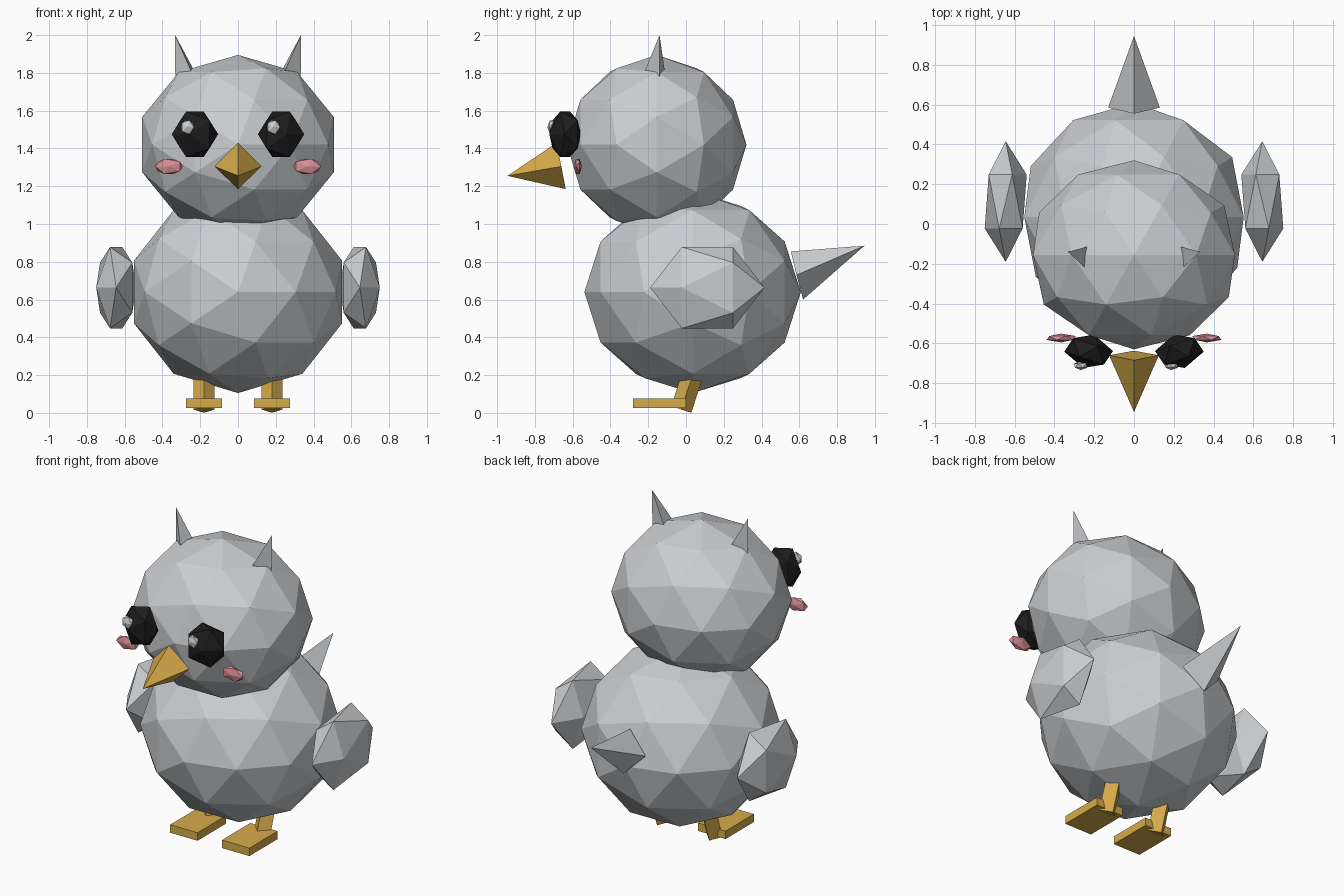
import bpy, bmesh, math
from mathutils import Vector, Matrix

if "Cube" in bpy.data.objects:
    bpy.data.objects.remove(bpy.data.objects["Cube"])


def material(name, rgb):
    m = bpy.data.materials.new(name)
    m.diffuse_color = (*rgb, 1)
    m.use_nodes = True
    m.node_tree.nodes["Principled BSDF"].inputs["Base Color"].default_value = m.diffuse_color
    return m


GREY = material("soft_grey", (0.60, 0.62, 0.64))
BLACK = material("eye_black", (0.012, 0.012, 0.013))
GOLD = material("beak_gold", (0.68, 0.41, 0.07))
PINK = material("cheek_pink", (0.68, 0.27, 0.30))


def finish(name, bm, mat, side=1):
    """Mirror to the chosen side, fix the normals and make the object."""
    for v in bm.verts:
        v.co.x *= side
    bmesh.ops.recalc_face_normals(bm, faces=bm.faces)
    me = bpy.data.meshes.new(name)
    bm.to_mesh(me)
    bm.free()
    me.materials.append(mat)
    ob = bpy.data.objects.new(name, me)
    bpy.context.collection.objects.link(ob)
    return ob


def ball(name, centre, radii, mat, detail=1, yaw=0, side=1):
    """Faceted ball whose pole points to the front."""
    bm = bmesh.new()
    bmesh.ops.create_icosphere(bm, subdivisions=detail, radius=1)
    m = (Matrix.Translation(centre) @ Matrix.Rotation(math.radians(yaw), 4, 'Z')
         @ Matrix.Diagonal((*radii, 1)) @ Matrix.Rotation(math.pi / 2, 4, 'X'))
    bmesh.ops.transform(bm, matrix=m, verts=bm.verts)
    return finish(name, bm, mat, side)


def spike(name, base, tip, mat, side=1):
    """Pyramid from a ring of base points to a tip."""
    bm = bmesh.new()
    ring = [bm.verts.new(p) for p in base]
    top = bm.verts.new(tip)
    bm.faces.new(ring)
    for a, b in zip(ring, ring[1:] + ring[:1]):
        bm.faces.new((a, b, top))
    return finish(name, bm, mat, side)


# Body and head
ball("body", (0, 0.035, 0.64), (0.58, 0.573, 0.535), GREY, 2)
ball("head", (0, -0.155, 1.42), (0.533, 0.475, 0.475), GREY, 2)

# Beak and tail
spike("beak", [(0, -0.685, 1.43), (0.125, -0.66, 1.305), (0, -0.637, 1.185),
               (-0.125, -0.66, 1.305)], (0, -0.945, 1.255), GOLD)
spike("tail", [(0, 0.555, 0.855), (0.13, 0.585, 0.73), (0, 0.62, 0.60),
               (-0.13, 0.585, 0.73)], (0, 0.945, 0.885), GREY)

for side, label in ((1, "right"), (-1, "left")):
    # Face
    ball("eye_" + label, (0.228, -0.64, 1.475), (0.13, 0.088, 0.141),
         BLACK, yaw=18, side=side)
    ball("eye_glint_" + label, (0.187 if side > 0 else -0.268, -0.712, 1.513),
         (0.039, 0.022, 0.042), GREY)
    ball("cheek_" + label, (0.366, -0.573, 1.305), (0.082, 0.022, 0.047),
         PINK, side=side)
    spike("ear_tuft_" + label, [(0.332, -0.14, 1.75), (0.22, -0.11, 1.79),
                                (0.235, -0.23, 1.78)],
          (0.333, -0.14, 2.0), GREY, side)

    # Wing
    ball("wing_" + label, (0.645, 0.113, 0.663), (0.118, 0.303, 0.253),
         GREY, side=side)

    # Foot plate
    bm = bmesh.new()
    bmesh.ops.create_cube(bm, size=1)
    bmesh.ops.transform(bm, verts=bm.verts, matrix=Matrix.Translation((0.18, -0.14, 0.05))
                        @ Matrix.Diagonal((0.19, 0.28, 0.05, 1)))
    finish("foot_" + label, bm, GOLD, side)

    # Slanted diamond-section leg
    bm = bmesh.new()
    bmesh.ops.create_cone(bm, cap_ends=True, segments=4, radius1=0.056,
                          radius2=0.056, depth=0.19)
    for v in bm.verts:
        v.co.z += 0.095
    # Put the section corners on the x and y axes
    first = bm.verts[:][0].co
    turn = -math.atan2(first.y, first.x)
    bmesh.ops.transform(bm, verts=bm.verts, matrix=Matrix.Translation((0.18, -0.025, 0.018))
                        @ Matrix.Rotation(math.radians(-18), 4, 'X')
                        @ Matrix.Rotation(turn, 4, 'Z'))
    finish("leg_" + label, bm, GOLD, side)
